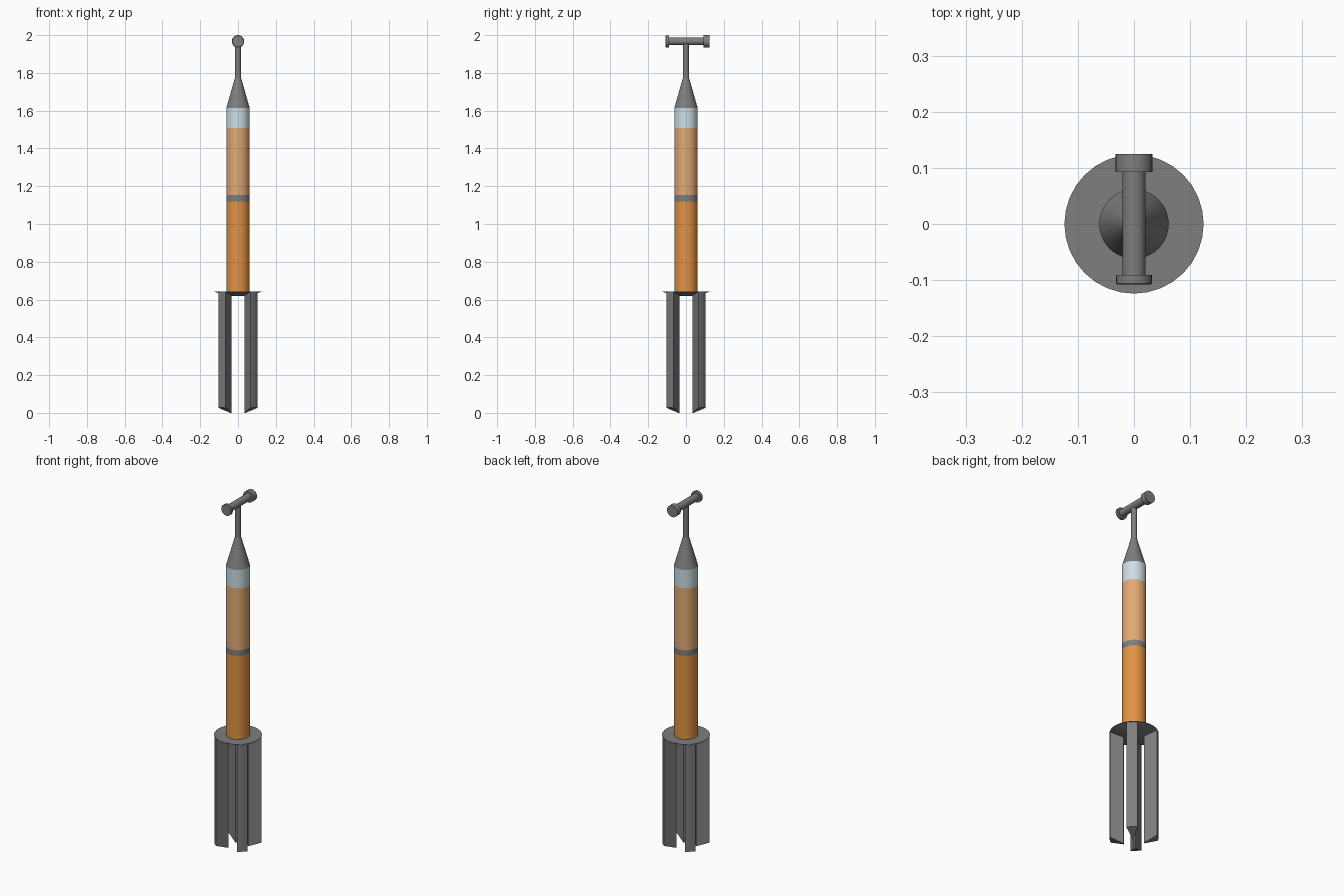
import bpy, bmesh, math
from mathutils import Matrix, Vector

if "Cube" in bpy.data.objects:
    bpy.data.objects.remove(bpy.data.objects["Cube"])


def material(name, srgb):
    m = bpy.data.materials.new(name)
    lin = [((c / 255 + 0.055) / 1.055) ** 2.4 for c in srgb]
    m.diffuse_color = (*lin, 1.0)
    m.use_nodes = True
    m.node_tree.nodes["Principled BSDF"].inputs["Base Color"].default_value = m.diffuse_color
    return m


GREY = material("steel grey", (126, 126, 126))
ORANGE = material("orange", (226, 147, 70))
TAN = material("tan", (226, 170, 118))
PALE = material("pale blue", (205, 222, 228))


def finish(name, bm, mats, angle=30):
    bmesh.ops.recalc_face_normals(bm, faces=bm.faces)
    mesh = bpy.data.meshes.new(name)
    bm.to_mesh(mesh)
    bm.free()
    for m in mats:
        mesh.materials.append(m)
    ob = bpy.data.objects.new(name, mesh)
    bpy.context.collection.objects.link(ob)
    bpy.ops.object.select_all(action='DESELECT')
    ob.select_set(True)
    bpy.context.view_layer.objects.active = ob
    bpy.ops.object.shade_smooth_by_angle(angle=math.radians(angle))
    return ob


def lathe(name, profile, mats, bands=None, matrix=None, sides=32, angle=30):
    """Revolve (radius, height) points about z, with capped ends."""
    bm = bmesh.new()
    rings = []
    for r, z in profile:
        rings.append([bm.verts.new((r * math.cos(2 * math.pi * i / sides),
                                    r * math.sin(2 * math.pi * i / sides), z))
                      for i in range(sides)])
    for k in range(len(rings) - 1):
        a, b = rings[k], rings[k + 1]
        for i in range(sides):
            j = (i + 1) % sides
            f = bm.faces.new((a[i], a[j], b[j], b[i]))
            f.material_index = bands[k] if bands else 0
    bm.faces.new(rings[0])
    bm.faces.new(rings[-1])
    if matrix:
        bm.transform(matrix)
    return finish(name, bm, mats, angle)


# Tube body in coloured bands
R = 0.062
lathe("tube_body", [(R, 0.63), (R, 1.12), (R, 1.153), (R, 1.507), (R, 1.613)],
      [ORANGE, GREY, TAN, PALE], bands=[0, 1, 2, 3])

# Tapered nose and thin stem
lathe("tapered_nose_and_stem",
      [(R, 1.613), (0.016, 1.775), (0.016, 1.96)], [GREY], angle=12)

# Thin flange with a conical underside
lathe("flange", [(0.05, 0.62), (0.124, 0.641), (0.124, 0.643), (0.05, 0.643)], [GREY])

# Cross handle along y, with a cap at each end
along_y = Matrix.Translation((0, 0, 1.967)) @ Matrix.Rotation(-math.pi / 2, 4, 'X')
lathe("handle_bar", [(0.0205, -0.1), (0.0205, 0.1)], [GREY], matrix=along_y, sides=24)
lathe("handle_back_cap",
      [(0.033, 0.093), (0.033, 0.125)], [GREY], matrix=along_y, sides=24)
lathe("handle_front_cap",
      [(0.03, -0.108), (0.032, -0.106), (0.032, -0.091)], [GREY], matrix=along_y, sides=24)

# Four wedge legs: curved outside, narrow inside, bevelled foot
TOP = 0.639
for n in range(4):
    mid = math.radians(45 + 90 * n)
    radial = Vector((math.cos(mid), math.sin(mid), 0))
    side = Vector((-radial.y, radial.x, 0))
    section = [radial * 0.052 + side * 0.004, radial * 0.052 - side * 0.004]
    for d in (-13, -6.5, 0, 6.5, 13):
        t = math.radians(d)
        section.append((radial * math.cos(t) + side * math.sin(t)) * 0.123)
    bm = bmesh.new()
    low, high = [], []
    for p in section:
        foot = 0.028 * (p.dot(radial) - 0.052) / 0.071
        low.append(bm.verts.new((p.x, p.y, foot)))
        high.append(bm.verts.new((p.x, p.y, TOP)))
    for i in range(len(section)):
        j = (i + 1) % len(section)
        bm.faces.new((low[i], low[j], high[j], high[i]))
    bm.faces.new(low)
    bm.faces.new(high)
    finish(f"leg_{n + 1}", bm, [GREY])
